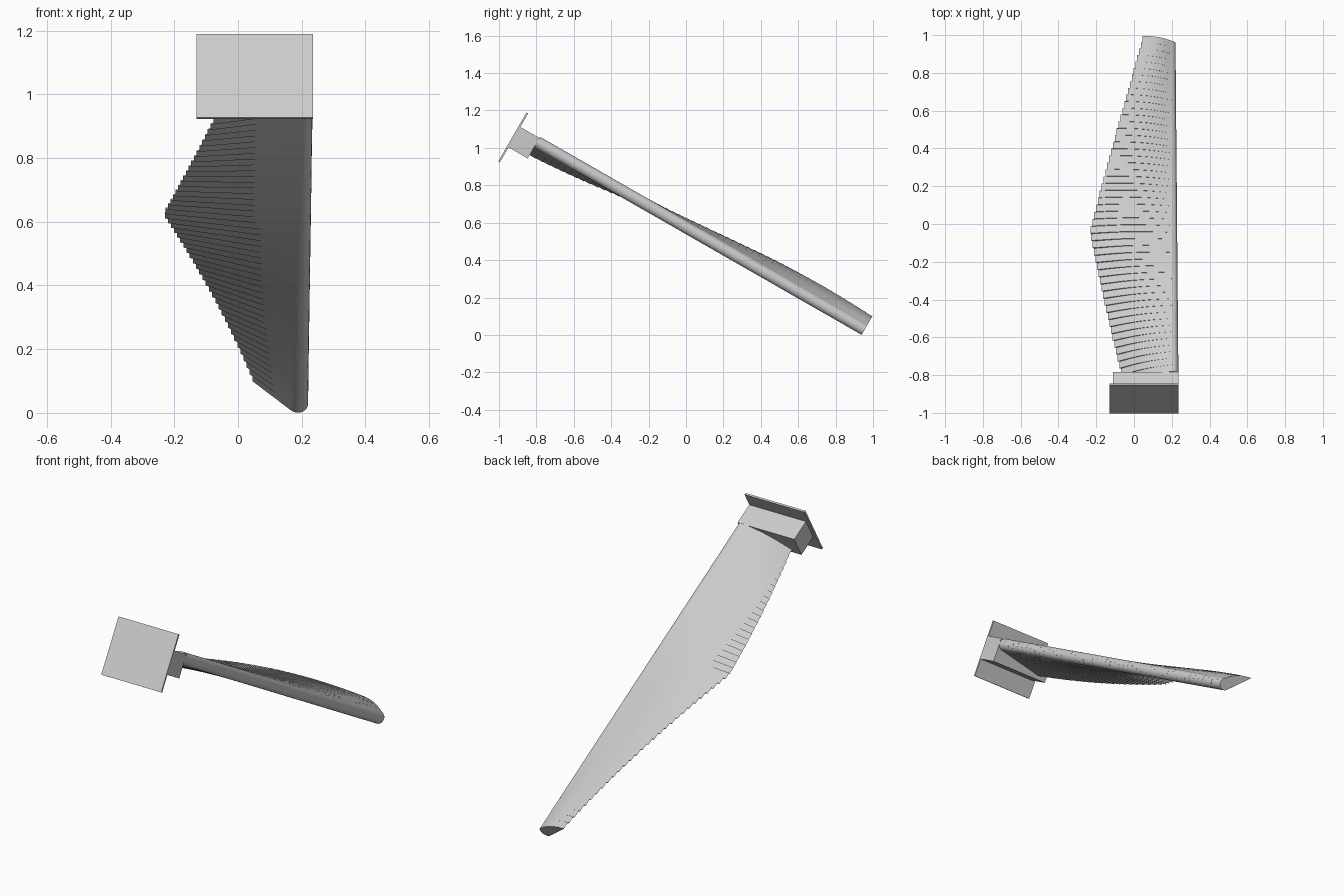
import bpy, bmesh
from math import sin, cos, pi, radians, asin
from mathutils import Matrix, Vector

cube = bpy.data.objects.get("Cube")
if cube:
    bpy.data.objects.remove(cube, do_unlink=True)

grey = bpy.data.materials.new("light_grey")
grey.use_nodes = True
colour = (0.6, 0.6, 0.6, 1)
grey.diffuse_color = colour
grey.node_tree.nodes["Principled BSDF"].inputs["Base Color"].default_value = colour

# Everything is built along y, then tipped down 30 degrees
TILT = Matrix.Rotation(radians(-30), 4, "X")
ROOT, WIDEST, TIP = -1.205, -0.353, 0.813
SLABS = 50
NOSE_RADIUS = 0.032


def finish(name, bm):
    bmesh.ops.recalc_face_normals(bm, faces=bm.faces)
    bm.transform(TILT)
    mesh = bpy.data.meshes.new(name)
    bm.to_mesh(mesh)
    bm.free()
    mesh.materials.append(grey)
    obj = bpy.data.objects.new(name, mesh)
    bpy.context.collection.objects.link(obj)
    return obj


def box(name, low, high):
    low, high = Vector(low), Vector(high)
    bm = bmesh.new()
    bmesh.ops.create_cube(bm, size=1)
    bmesh.ops.scale(bm, vec=high - low, verts=bm.verts)
    bmesh.ops.translate(bm, vec=(low + high) / 2, verts=bm.verts)
    return finish(name, bm)


def mix(a, b, f):
    return a + (b - a) * f


def section(s):
    """Teardrop outline (x, z) of the blade at station s."""
    f = (s - ROOT) / (TIP - ROOT)
    twist = radians(mix(-17, 30, f))
    if s < WIDEST:
        chord = mix(0.275, 0.43, (s - ROOT) / (WIDEST - ROOT))
    else:
        chord = mix(0.43, 0.165, (s - WIDEST) / (TIP - WIDEST))
    r = NOSE_RADIUS
    lean = asin(r / chord)
    # rounded nose, from the lower tangent point to the upper one
    start, end = -pi / 2 - lean, pi / 2 + lean
    pts = [(r * cos(a), r * sin(a))
           for a in (mix(start, end, i / 14) for i in range(15))]
    # cambered upper side, back to the trailing edge
    ux, uz = pts[-1]
    for i in range(1, 13):
        k = i / 12
        pts.append((mix(ux, -chord, k), mix(uz, 0, k) + 0.014 * sin(pi * k)))
    px, pz = mix(0.203, 0.188, f), mix(0.495, 0.502, f)
    c, n = cos(-twist), sin(-twist)
    return [(px + x * c - z * n, pz + x * n + z * c) for x, z in pts]


# Twisted blade: a stack of thin constant-section slabs
bm = bmesh.new()
step = (TIP - ROOT) / SLABS
rings = []
for i in range(SLABS):
    s = ROOT + i * step
    outline = section(s + step * i / (SLABS - 1))
    for y in (s, s + step):
        rings.append([bm.verts.new((x, y, z)) for x, z in outline])
for a, b in zip(rings, rings[1:]):
    for j in range(len(a)):
        k = (j + 1) % len(a)
        bm.faces.new((a[j], a[k], b[k], b[j]))
bm.faces.new(rings[0])
bm.faces.new(rings[-1])
finish("blade", bm)

# Mounting block and flange plate at the root
box("root_block", (-0.11, -1.325, 0.394), (0.235, ROOT, 0.52))
box("mounting_plate", (-0.13, -1.333, 0.301), (0.235, -1.323, 0.604))
